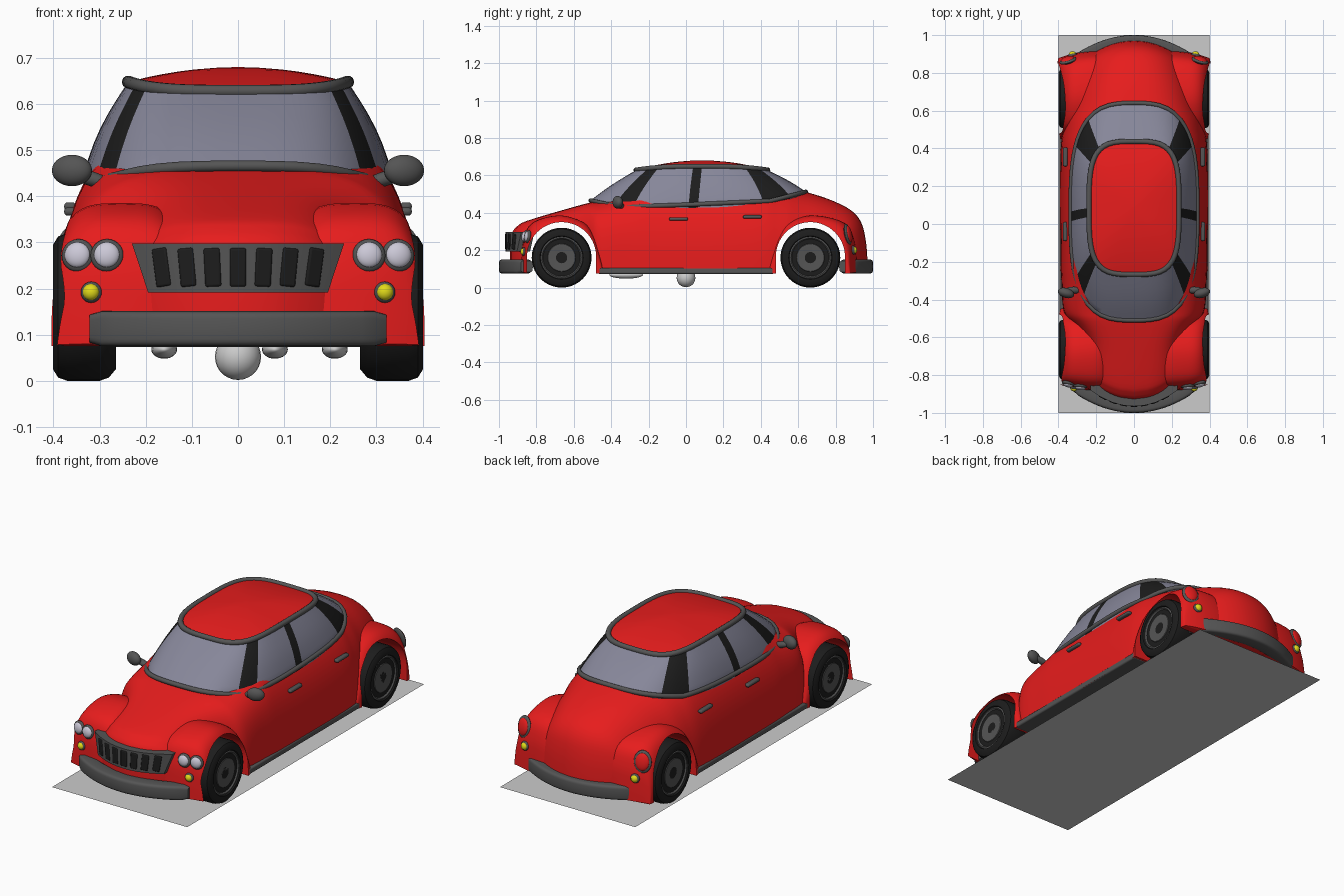
import bpy, bmesh, math
from mathutils import Vector, Quaternion, Euler

if "Cube" in bpy.data.objects:
    bpy.data.objects.remove(bpy.data.objects["Cube"])

def material(name, r, g, b):
    m = bpy.data.materials.new(name)
    m.diffuse_color = (r, g, b, 1)
    m.use_nodes = True
    m.node_tree.nodes["Principled BSDF"].inputs["Base Color"].default_value = m.diffuse_color
    return m

RED = material("red_paint", .8, .012, .012)
TRIM = material("dark_trim", .09, .09, .09)
BLACK = material("black", .012, .012, .012)
GLASS = material("tinted_glass", .24, .24, .32)
LAMP = material("lamp_glass", .6, .58, .68)
AMBER = material("amber", .75, .7, .01)

def smooth(ob, angle=40):
    bpy.ops.object.select_all(action='DESELECT')
    ob.select_set(True)
    bpy.context.view_layer.objects.active = ob
    bpy.ops.object.shade_smooth_by_angle(angle=math.radians(angle))

def loft(name, rings, mat=None, caps=True, angle=40):
    """Skin a list of closed rings."""
    n = len(rings[0])
    faces = [(k*n+i, k*n+(i+1) % n, (k+1)*n+(i+1) % n, (k+1)*n+i)
             for k in range(len(rings)-1) for i in range(n)]
    if caps:
        faces += [tuple(range(n)), tuple((len(rings)-1)*n+i for i in range(n))]
    me = bpy.data.meshes.new(name)
    me.from_pydata([p for r in rings for p in r], [], faces)
    bm = bmesh.new()
    bm.from_mesh(me)
    bmesh.ops.recalc_face_normals(bm, faces=bm.faces)
    bm.to_mesh(me)
    bm.free()
    ob = bpy.data.objects.new(name, me)
    bpy.context.collection.objects.link(ob)
    if mat:
        me.materials.append(mat)
    smooth(ob, angle)
    return ob

def blob(name, loc, radii, mat=None, rot=None):
    bpy.ops.mesh.primitive_uv_sphere_add(segments=24, ring_count=14, location=loc)
    ob = bpy.context.object
    ob.name, ob.scale = name, radii
    if rot is not None:
        ob.rotation_euler = rot.to_euler()
    if mat:
        ob.data.materials.append(mat)
    smooth(ob, 80)
    return ob

def block(name, loc, size, mat, rot=(0, 0, 0), bevel=.008):
    bpy.ops.mesh.primitive_cube_add(size=1, location=loc, rotation=rot)
    ob = bpy.context.object
    ob.name, ob.scale = name, size
    bpy.ops.object.transform_apply(location=False, rotation=False, scale=True)
    ob.data.materials.append(mat)
    b = ob.modifiers.new("bevel", 'BEVEL')
    b.width, b.segments = bevel, 3
    smooth(ob)

def se(t, n):
    """Superellipse point at angle t."""
    c, s = math.cos(t), math.sin(t)
    return (math.copysign(abs(c)**(2/n), c), math.copysign(abs(s)**(2/n), s))

def spline(pts, sub=4):
    """Catmull-Rom through rows of numbers."""
    p = [pts[0]] + pts + [pts[-1]]
    out = []
    for k in range(1, len(p)-2):
        for j in range(sub):
            t = j/sub
            out.append([.5*(2*b+(c-a)*t+(2*a-5*b+4*c-d)*t*t+(3*b-a-3*c+d)*t**3)
                        for a, b, c, d in zip(p[k-1], p[k], p[k+1], p[k+2])])
    return out + [pts[-1]]

def clamp(v):
    return max(0, min(1, v))

# Main body: sections (y, half width, top height, squareness), ends bowed in plan
BOT, N = .075, 40
stations = [[-.94, .25, .08, 4], [-.94, .25, .2, 4], [-.93, .25, .29, 4], [-.9, .25, .33, 4],
            [-.85, .25, .357, 4], [-.675, .26, .41, 4], [-.52, .34, .453, 4], [-.45, .375, .468, 3.8],
            [-.3, .385, .52, 3.4], [-.15, .39, .585, 2.8], [.35, .39, .585, 2.8], [.5, .375, .55, 2.8],
            [.64, .35, .512, 2.7], [.77, .33, .47, 2.6], [.88, .3, .415, 2.6], [.935, .29, .352, 2.7],
            [.96, .28, .26, 3], [.97, .27, .15, 3], [.97, .27, .08, 3]]
rings = []
for y, w, h, n in spline(stations):
    k = 1.75*clamp((-y-.5)/.4) - 1.4*clamp((y-.55)/.4)
    ring = []
    for i in range(N+1):
        c, s = se(math.pi*i/N, n)
        ring.append((w*c, y+k*(w*c)**2, BOT+(h-BOT)*s))
    rings.append(ring)
shells = [loft("body", rings, RED)]

# Four fenders: sections (distance from middle, outer x, top height)
arch = [[.445, .386, .08], [.45, .39, .14], [.47, .395, .22], [.5, .4, .295], [.55, .403, .35],
        [.66, .405, .385], [.77, .405, .37], [.84, .405, .33], [.87, .404, .25], [.88, .402, .16], [.884, .4, .08]]
for sy, end in ((-1, "front"), (1, "rear")):
    for sx, side in ((-1, "left"), (1, "right")):
        rings = []
        for a, xo, h in spline(arch):
            if sy > 0 and a > .66:
                a = .66+(a-.66)*1.15
            ring = []
            for i in range(N+1):
                c, s = se(math.pi*i/N, 3.5)
                x = (xo+.1)/2 + (xo-.1)/2*c
                bow = clamp((a-.7)/.2)*max(0, x-.2)**2
                ring.append((sx*x, sy*(a-bow), BOT+(h-BOT)*s))
            rings.append(ring)
        shells.append(loft(f"{end}_{side}_fender", rings, RED))

# Wheel arch openings
for sy in (-1, 1):
    prof = [(sy*.665+.185*math.cos(math.pi*i/32), .165+.185*math.sin(math.pi*i/32)) for i in range(33)]
    prof += [(sy*.665-.185, -.1), (sy*.665+.185, -.1)]
    cutter = loft("arch_cutter", [[(x, y, z) for y, z in prof] for x in (-.6, .6)])
    cutter.hide_render = True
    for ob in [s for s in shells if s.name == "body" or s.name.startswith("front" if sy < 0 else "rear")]:
        m = ob.modifiers.new("arch", 'BOOLEAN')
        m.operation, m.solver, m.object = 'DIFFERENCE', 'EXACT', cutter
        bpy.context.view_layer.objects.active = ob
        bpy.ops.object.modifier_apply(modifier=m.name)
        smooth(ob)
    bpy.data.objects.remove(cutter)

# Lamps are set on the painted surface along its normal
bpy.context.view_layer.update()
def on_surface(x, z, sy):
    hit, p, nor, *_ = bpy.context.scene.ray_cast(bpy.context.evaluated_depsgraph_get(),
                                                 Vector((x, 3*sy, z)), Vector((0, -sy, 0)))
    return (p, nor) if hit else (Vector((x, .87*sy, z)), Vector((0, sy, 0)))

specs = []
for sx in (-1, 1):
    for x, z, sy, r, tall, mat, name in ((.284, .272, -1, .028, 1, LAMP, "headlight"),
                                         (.347, .272, -1, .028, 1, LAMP, "headlight"),
                                         (.318, .192, -1, .018, 1, AMBER, "front_signal"),
                                         (.325, .2, 1, .019, 1, AMBER, "rear_signal"),
                                         (.35, .285, 1, .036, 1.25, RED, "tail_light")):
        specs.append((on_surface(sx*x, z, sy), r, tall, mat, name))
for (p, nor), r, tall, mat, name in specs:
    nor = (nor + Vector((0, math.copysign(.8, p.y), 0))).normalized()
    q = nor.to_track_quat('Z', 'Y')
    blob(name+"_rim", p, (r*1.28, r*1.28*tall, .014), TRIM, q)
    blob(name, p+nor*.006, (r, r*tall, .015), mat, q)

# Cabin outlines: window belt and roof edge, at matching angles
Q = [0, 1.5, 4, 9, 15, 22, 28, 33, 39, 44, 52, 60, 68, 76, 83, 88, 90]
half = Q + [180-a for a in Q[-2::-1]]
T = half + [360-a for a in half[-2:0:-1]]
BELT_Z = [(-.52, .468), (-.41, .443), (-.31, .432), (0, .443), (.45, .463), (.65, .515)]
def belt_z(y):
    y = max(-.519, min(.649, y))
    for (a, za), (b, zb) in zip(BELT_Z, BELT_Z[1:]):
        if y <= b:
            return za+(zb-za)*(y-a)/(b-a)
belt, roof = [], []
for a in T:
    c, s = se(math.radians(a), 3)
    belt.append(Vector((.335*c, .065+.575*s, belt_z(.065+.575*s))))
    c, s = se(math.radians(a), 3.6)
    roof.append(Vector((.238*c, .085+.352*s, .648-.02*abs(s)**3)))

# Windows with black pillars
rings = [[p-Vector((0, 0, .03)) for p in belt]]
for k in range(7):
    s = k/6
    b = .012*math.sin(math.pi*s)
    rings.append([p.lerp(r, s) + Vector((p.x, p.y-.065, 0)).normalized()*b for p, r in zip(belt, roof)])
win = loft("windows", rings, GLASS, caps=False)
win.data.materials.append(BLACK)
for f in win.data.polygons[:len(T)*7]:
    i = f.index % len(T)
    m = (T[i] + (T[i+1] if i+1 < len(T) else 360))/2
    a = min(m % 180, 180-m % 180)
    if (m > 180 and (a < 1.5 or 28 < a < 44)) or (m < 180 and 28 < a < 52):
        f.material_index = 1

# Domed roof
loft("roof", [[Vector((p.x*s, .085+(p.y-.085)*s, p.z+(.68-p.z)*(1-s*s))) for p in roof]
              for s in (1, .95, .88, .8, .7, .55, .4, .2, .05)], RED)

# Trim tubes round the belt and roof edge
for name, path, r in (("belt_trim", belt, .012), ("roof_trim", roof, .014)):
    cu = bpy.data.curves.new(name, 'CURVE')
    cu.dimensions, cu.bevel_depth, cu.bevel_resolution = '3D', r, 3
    sp = cu.splines.new('POLY')
    sp.points.add(len(path)-1)
    sp.use_cyclic_u = True
    for pt, p in zip(sp.points, path):
        pt.co = (*p, 1)
    cu.materials.append(TRIM)
    ob = bpy.data.objects.new(name, cu)
    bpy.context.collection.objects.link(ob)
    smooth_target = ob
    bpy.ops.object.select_all(action='DESELECT')
    ob.select_set(True)
    bpy.context.view_layer.objects.active = ob
    bpy.ops.object.convert(target='MESH')
    smooth(bpy.context.object, 60)

# Bumpers: rounded bar swept along an arc
for sy, name in ((-1, "front_bumper"), (1, "rear_bumper")):
    rings = []
    for j in range(25):
        x = -.322+.644*j/24
        g = 1 if 0 < j < 24 else .8
        y = 1-1.05*x*x-.04
        rings.append([(x, sy*(y+.04*g*se(math.tau*i/24, 5)[0]), .113+.038*g*se(math.tau*i/24, 5)[1])
                      for i in range(24)])
    loft(name, rings, TRIM)

# Grille frame and slots
rings = []
for j in range(17):
    u = -1+j/8
    xt, xb = .23*u, .195*u
    yt, yb = -.965+1.6*xt*xt, -.965+1.6*xb*xb
    rings.append([(xb, yb, .192), (xt, yt, .298), (xt, yt+.07, .298), (xb, yb+.07, .192)])
loft("grille_frame", rings, TRIM)
for i in range(7):
    x = (i-3)*.055
    block("grille_slot", (x, -.962+1.6*x*x, .246), (.036, .012, .084), BLACK,
          (0, x*.9, math.atan(3.2*x)), .005)

# Wheels: (x, radius) profiles spun about the axle
tire = [(.265, .1), (.265, .135), (.28, .153), (.3, .16), (.37, .16), (.39, .153), (.401, .135), (.401, .116), (.39, .11)]
rim = [(.35, .113), (.394, .113), (.397, .105), (.386, .096), (.386, .078), (.393, .073), (.393, .06), (.39, .03)]
for sx in (-1, 1):
    for sy in (-1, 1):
        for name, prof, mat in (("tire", tire, BLACK), ("wheel_rim", rim, TRIM)):
            loft(name, [[(sx*x, sy*.665+r*math.cos(math.tau*i/40), .16+r*math.sin(math.tau*i/40))
                         for i in range(40)] for x, r in prof], mat, angle=35)

# Sills, door handles and mirrors
block("sill", (0, 0, .089), (.788, .94, .032), TRIM)
for sx in (-1, 1):
    for y, z in ((-.04, .367), (.355, .378)):
        block("door_handle", (sx*.364, y, z), (.026, .1, .018), TRIM)
    blob("mirror", (sx*.36, -.365, .456), (.045, .026, .034), TRIM, Euler((0, 0, sx*.3)).to_quaternion())
    blob("mirror_stalk", (sx*.318, -.35, .438), (.05, .018, .016), TRIM, Euler((0, -sx*.3, 0)).to_quaternion())

# Underside parts
blob("underside_ball", (0, 0, .052), (.05, .05, .05))
for x in (-.16, .08, .21):
    blob("underside_fitting", (x, -.32, .068), (.028, .09, .02))

# Flat plate the car stands on
bpy.ops.mesh.primitive_plane_add(size=1)
plate = bpy.context.object
plate.name, plate.scale = "base_plate", (.8, 2, 1)
